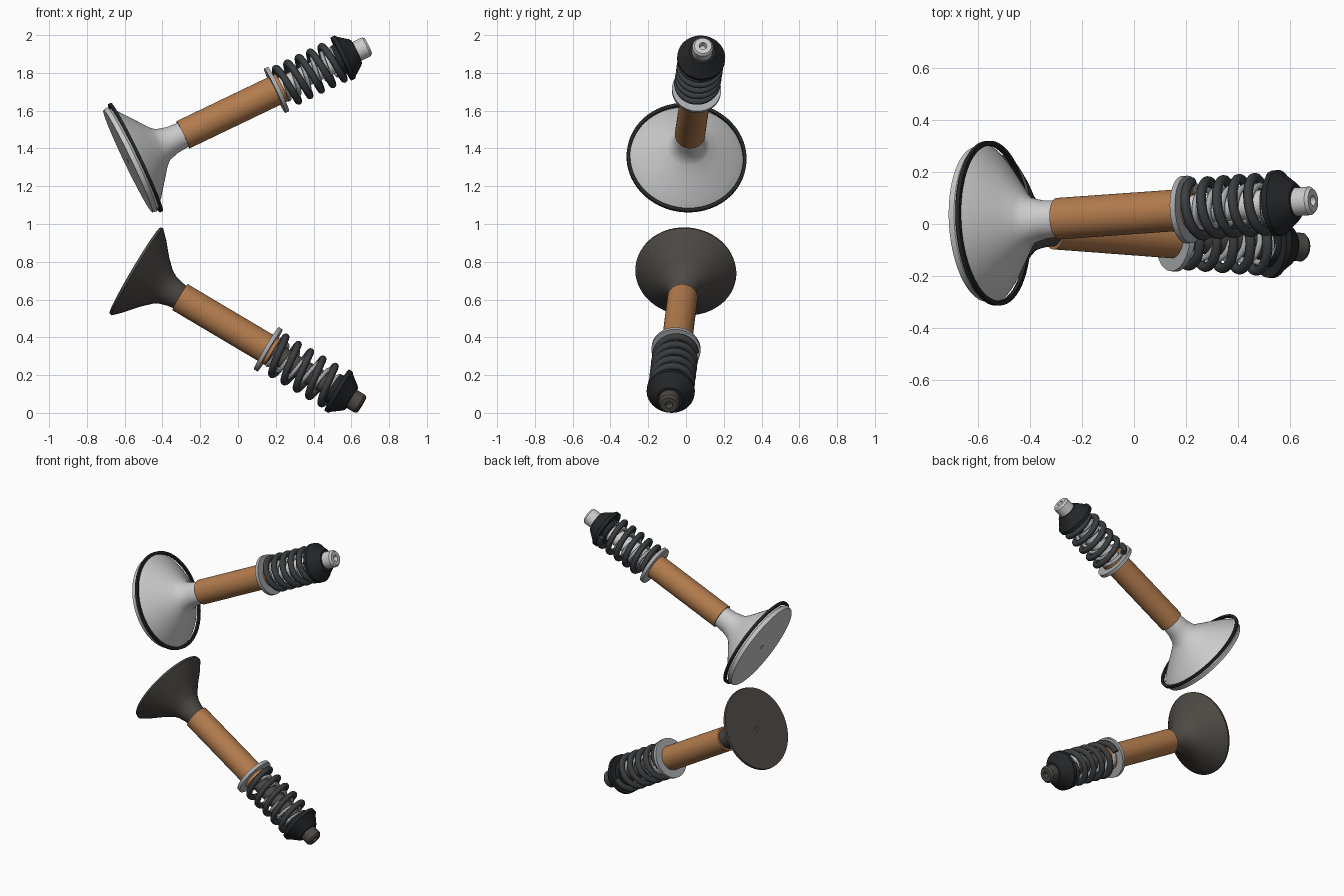
import bpy, bmesh
from math import sin, cos, pi, radians
from mathutils import Vector, Matrix

if "Cube" in bpy.data.objects:
    bpy.data.objects.remove(bpy.data.objects["Cube"])


def material(name, rgb):
    m = bpy.data.materials.new(name)
    m.diffuse_color = (*rgb, 1)
    m.use_nodes = True
    m.node_tree.nodes["Principled BSDF"].inputs["Base Color"].default_value = m.diffuse_color
    return m


LIGHT = material("light_steel", (0.80, 0.80, 0.80))
DARK = material("dark_steel", (0.075, 0.068, 0.060))
BRONZE = material("bronze", (0.45, 0.20, 0.075))
SPRING = material("spring_steel", (0.045, 0.048, 0.052))
BLACK = material("black_steel", (0.018, 0.019, 0.021))
GREY = material("grey_steel", (0.40, 0.41, 0.43))


def finish(bm, name, mat, matrix):
    bmesh.ops.recalc_face_normals(bm, faces=bm.faces[:])
    me = bpy.data.meshes.new(name)
    bm.to_mesh(me)
    bm.free()
    me.materials.append(mat)
    ob = bpy.data.objects.new(name, me)
    bpy.context.collection.objects.link(ob)
    ob.matrix_world = matrix
    bpy.ops.object.select_all(action='DESELECT')
    ob.select_set(True)
    bpy.context.view_layer.objects.active = ob
    bpy.ops.object.shade_smooth_by_angle(angle=radians(30))
    return ob


def lathe(name, profile, mat, matrix, closed=False, n=64):
    """Revolve (height, radius) points round local z; closed makes a hollow ring."""
    bm = bmesh.new()
    rings = []
    for z, r in profile:
        if r == 0:
            rings.append([bm.verts.new((0, 0, z))] * n)
        else:
            rings.append([bm.verts.new((r * cos(2 * pi * i / n), r * sin(2 * pi * i / n), z))
                          for i in range(n)])
    pairs = list(zip(rings, rings[1:])) + ([(rings[-1], rings[0])] if closed else [])
    for a, b in pairs:
        for i in range(n):
            j = (i + 1) % n
            bm.faces.new(list(dict.fromkeys((a[i], a[j], b[j], b[i]))))
    return finish(bm, name, mat, matrix)


def tube_ring(name, z0, z1, r0, r1, mat, matrix):
    return lathe(name, [(z0, r0), (z0, r1), (z1, r1), (z1, r0)], mat, matrix, True)


def coil(name, z0, z1, radius, wire, turns, mat, matrix, hand=1, steps=40, sides=12):
    bm = bmesh.new()
    rings = []
    count = int(turns * steps)
    for k in range(count + 1):
        a = hand * 2 * pi * turns * k / count
        out = Vector((cos(a), sin(a), 0))
        c = out * radius + Vector((0, 0, z0 + (z1 - z0) * k / count))
        rings.append([bm.verts.new(c + out * wire * cos(2 * pi * s / sides)
                                   + Vector((0, 0, wire * sin(2 * pi * s / sides))))
                      for s in range(sides)])
    for a, b in zip(rings, rings[1:]):
        for s in range(sides):
            t = (s + 1) % sides
            bm.faces.new((a[s], a[t], b[t], b[s]))
    bm.faces.new(rings[0])
    bm.faces.new(rings[-1])
    return finish(bm, name, mat, matrix)


def valve(label, face, tip, head, mat, guide, seat, flange):
    face, tip = Vector(face), Vector(tip)
    axis = tip - face
    L = axis.length
    m = Matrix.Translation(face) @ axis.to_track_quat('Z', 'Y').to_matrix().to_4x4()

    # valve with head, stem and small centre holes at both ends
    lathe(label + "_valve", [(0.012, 0), (0, 0.014)] + head +
          [(guide + 0.06, 0.055), (L - 0.012, 0.055), (L, 0.045), (L, 0.02), (L - 0.03, 0.014),
           (L - 0.03, 0)], mat, m)
    # bronze guide
    tube_ring(label + "_guide", guide, seat + 0.03, 0.056, 0.08, BRONZE, m)
    # spring seat washer
    tube_ring(label + "_spring_seat", seat - 0.012, seat + 0.01, 0.075, 0.13, GREY, m)
    # outer and inner springs
    coil(label + "_outer_spring", seat + 0.028, flange - 0.02, 0.104, 0.019, 5, SPRING, m)
    coil(label + "_inner_spring", seat + 0.022, flange - 0.012, 0.072, 0.012, 6, GREY, m, -1)
    # retainer
    lathe(label + "_retainer",
          [(flange - 0.035, 0.055), (flange - 0.035, 0.083), (flange - 0.006, 0.086),
           (flange - 0.006, 0.127), (flange + 0.016, 0.127), (flange + 0.026, 0.115),
           (flange + 0.075, 0.078), (flange + 0.085, 0.068), (flange + 0.085, 0.055)],
          BLACK, m, True)
    return m


# upper, pale valve
upper = valve("upper", (-0.583, 0, 1.332), (0.69, 0.09, 1.943),
              [(0, 0.300), (0.025, 0.305), (0.045, 0.285), (0.075, 0.25), (0.14, 0.165),
               (0.18, 0.113), (0.205, 0.09), (0.26, 0.075), (0.34, 0.068)],
              LIGHT, 0.324, 0.876, 1.26)
tube_ring("upper_seat_ring", 0.037, 0.053, 0.300, 0.318, BLACK, upper)

# lower, dark valve
valve("lower", (-0.545, 0, 0.754), (0.656, -0.09, 0.042),
      [(0, 0.265), (0.014, 0.268), (0.06, 0.222), (0.12, 0.152), (0.17, 0.104),
       (0.2, 0.086), (0.24, 0.074), (0.29, 0.066)],
      DARK, 0.278, 0.822, 1.25)
